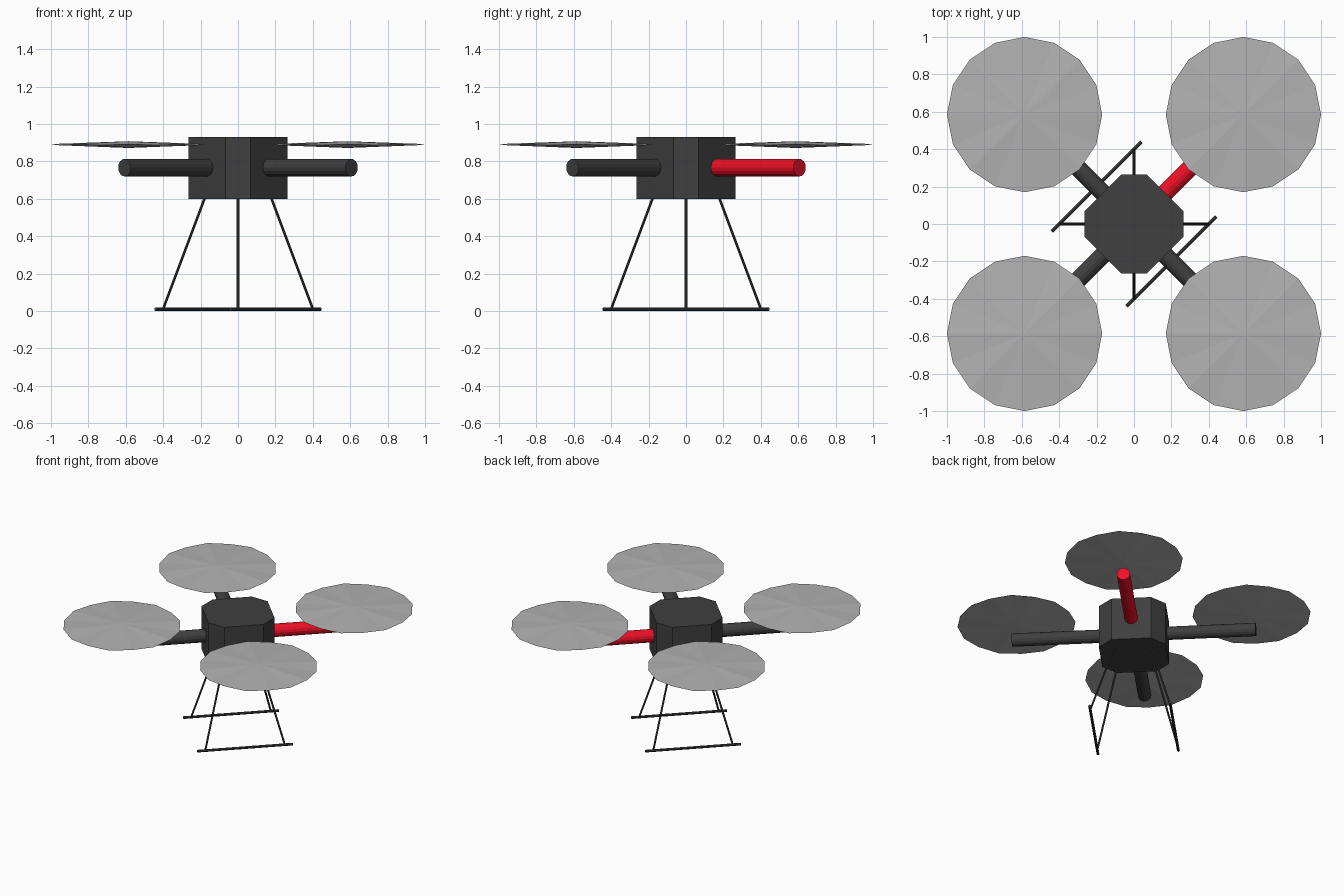
import bpy, bmesh
from math import sin, cos, pi
from mathutils import Vector

if "Cube" in bpy.data.objects:
    bpy.data.objects.remove(bpy.data.objects["Cube"])


def material(name, colour):
    m = bpy.data.materials.new(name)
    m.diffuse_color = (*colour, 1)
    m.use_nodes = True
    m.node_tree.nodes["Principled BSDF"].inputs["Base Color"].default_value = m.diffuse_color
    return m


dark = material("dark_grey", (0.05, 0.05, 0.05))
light = material("light_grey", (0.45, 0.45, 0.45))
red = material("red", (0.85, 0.005, 0.02))


def finish(name, bm, mat):
    bmesh.ops.recalc_face_normals(bm, faces=bm.faces)
    mesh = bpy.data.meshes.new(name)
    bm.to_mesh(mesh)
    bm.free()
    mesh.materials.append(mat)
    obj = bpy.data.objects.new(name, mesh)
    bpy.context.collection.objects.link(obj)
    return obj


def rod(name, a, b, radius, sides, mat):
    a, b = Vector(a), Vector(b)
    bm = bmesh.new()
    bmesh.ops.create_cone(bm, cap_ends=True, segments=sides, radius1=radius,
                          radius2=radius, depth=(b - a).length)
    turn = (b - a).to_track_quat('Z', 'Y').to_matrix()
    for v in bm.verts:
        v.co = turn @ v.co + (a + b) / 2
    return finish(name, bm, mat)


# body: square block with chamfered upright edges
W, C, Z0, Z1 = 0.265, 0.068, 0.60, 0.93
outline = [(W, -C), (W, C), (C, W), (-C, W), (-W, C), (-W, -C), (-C, -W), (C, -W)]
bm = bmesh.new()
base = bm.faces.new([bm.verts.new((x, y, Z0)) for x, y in outline])
top = bmesh.ops.extrude_face_region(bm, geom=[base], use_keep_orig=True)["geom"]
bmesh.ops.translate(bm, vec=(0, 0, Z1 - Z0),
                    verts=[g for g in top if isinstance(g, bmesh.types.BMVert)])
finish("body", bm, dark)


# rotor: thin 16-sided lens with slightly rippled rim
def rotor(name, x, y, z=0.89, r=0.415, n=16, thick=0.018, ripple=0.003):
    bm = bmesh.new()
    rim = [bm.verts.new((x + r * cos(2 * pi * i / n), y + r * sin(2 * pi * i / n),
                         z + ripple * (-1) ** i)) for i in range(n)]
    for dz in (thick, -thick):
        hub = bm.verts.new((x, y, z + dz))
        for i in range(n):
            bm.faces.new((hub, rim[i], rim[(i + 1) % n]))
    finish(name, bm, light)


# arms and rotors on the diagonals
for side, sx in (("left", -1), ("right", 1)):
    for end, sy in (("front", -1), ("back", 1)):
        mat = red if sx > 0 and sy > 0 else dark
        rod(f"{end}_{side}_arm", (0.14 * sx, 0.14 * sy, 0.767),
            (0.607 * sx, 0.607 * sy, 0.767), 0.047, 16, mat)
        rotor(f"{end}_{side}_rotor", 0.585 * sx, 0.585 * sy)

# splayed legs
for name, dx, dy in (("left", -1, 0), ("right", 1, 0), ("front", 0, -1), ("back", 0, 1)):
    rod(f"{name}_leg", (0.172 * dx, 0.172 * dy, 0.62),
        (0.40 * dx, 0.40 * dy, 0.012), 0.007, 8, dark)

# landing skids, each joining two neighbouring legs
for name, s in (("back_left_skid", 1), ("front_right_skid", -1)):
    rod(name, (-0.44 * s, -0.04 * s, 0.01), (0.04 * s, 0.44 * s, 0.01), 0.01, 8, dark)
